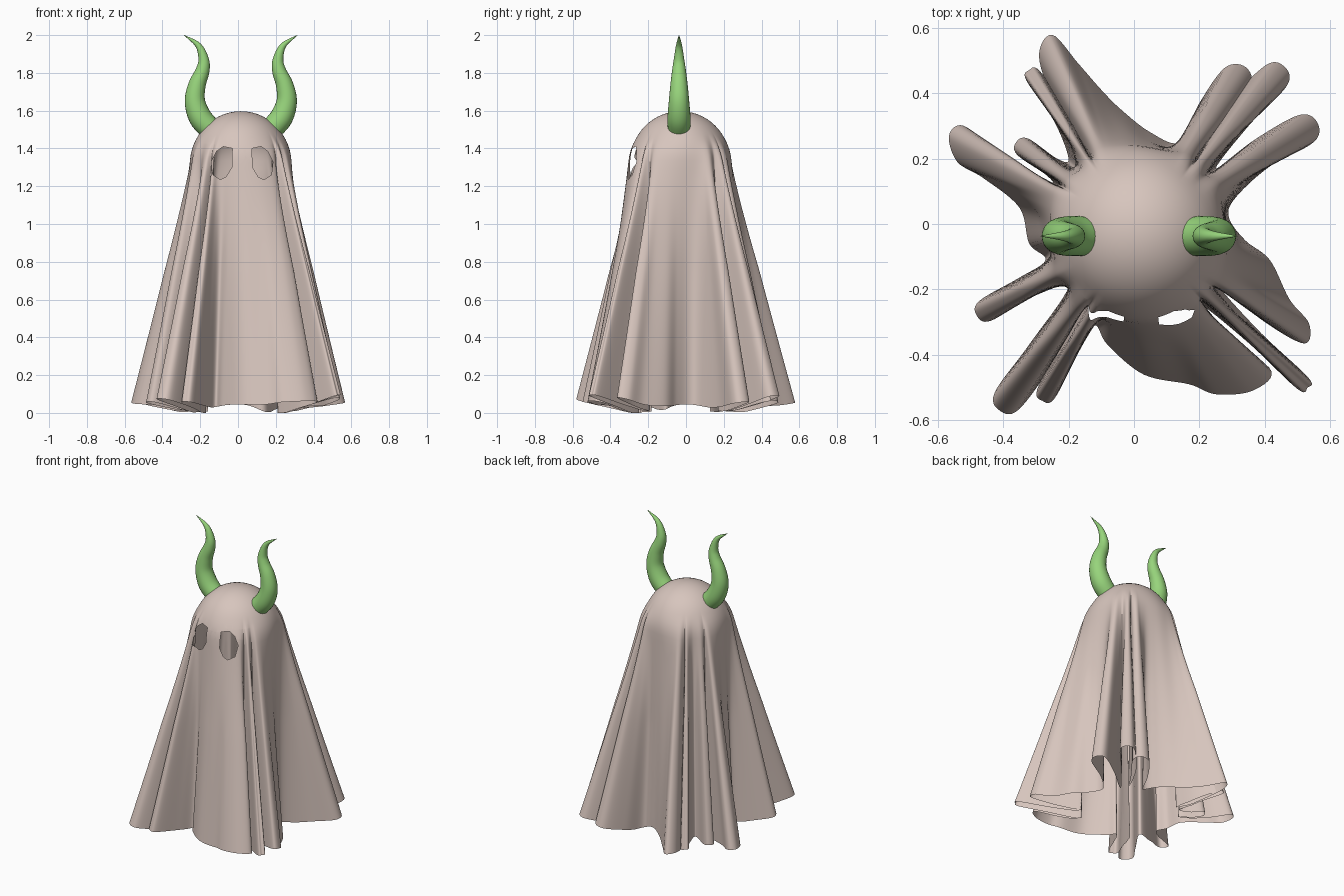
import bpy, bmesh, math
from mathutils import Vector

if "Cube" in bpy.data.objects:
    bpy.data.objects.remove(bpy.data.objects["Cube"])


def material(name, rgb):
    m = bpy.data.materials.new(name)
    m.diffuse_color = (*rgb, 1)
    m.use_nodes = True
    m.node_tree.nodes["Principled BSDF"].inputs["Base Color"].default_value = m.diffuse_color
    return m


def spline(p0, p1, p2, p3, t):
    return 0.5 * (2 * p1 + (p2 - p0) * t + (2 * p0 - 5 * p1 + 4 * p2 - p3) * t * t
                  + (3 * p1 - p0 - 3 * p2 + p3) * t ** 3)


def finish(bm, name, mat):
    me = bpy.data.meshes.new(name)
    bm.to_mesh(me)
    bm.free()
    me.materials.append(mat)
    for p in me.polygons:
        p.use_smooth = True
    ob = bpy.data.objects.new(name, me)
    bpy.context.collection.objects.link(ob)
    return ob


cloth = material("pale taupe cloth", (0.68, 0.56, 0.51))
green = material("green horn", (0.31, 0.66, 0.20))
CX, CY, CZ, R = 0.015, -0.03, 1.335, 0.262     # head centre and radius

# Hem seen from above, anticlockwise from the front: plain points (x, y),
# or folds (tip x, tip y, half width, valley x, valley y)
hem_plan = [
    (0.03, -0.46), (0.17, -0.49), (0.25, -0.52), (0.36, -0.51), (0.42, -0.45), (0.31, -0.36), (0.21, -0.25),
    (0.53, -0.50, 0.024, 0.26, -0.19),
    (0.40, -0.30), (0.52, -0.365), (0.535, -0.305), (0.475, -0.23), (0.415, -0.11), (0.34, -0.05),
    (0.29, 0.02), (0.31, 0.08),
    (0.56, 0.31, 0.047, 0.25, 0.17),
    (0.46, 0.48, 0.045, 0.22, 0.21),
    (0.34, 0.48, 0.05, 0.14, 0.25),
    (0.05, 0.28), (-0.04, 0.35), (-0.10, 0.41), (-0.17, 0.49), (-0.25, 0.578), (-0.29, 0.51),
    (-0.24, 0.36), (-0.16, 0.21),
    (-0.32, 0.47, 0.025, -0.20, 0.20),
    (-0.36, 0.25, 0.03, -0.26, 0.13),
    (-0.42, 0.22), (-0.52, 0.30), (-0.565, 0.27), (-0.54, 0.19), (-0.46, 0.14), (-0.35, 0.05),
    (-0.32, -0.06), (-0.27, -0.11),
    (-0.48, -0.28, 0.035, -0.20, -0.19),
    (-0.41, -0.57, 0.045, -0.17, -0.24),
    (-0.28, -0.54, 0.03, -0.12, -0.31), (-0.08, -0.37),
]
ctrl = []
for f in hem_plan:
    if len(f) == 2:
        ctrl.append(Vector(f))
        continue
    tip, w = Vector(f[:2]), f[2]
    d = tip.normalized()
    side = Vector((d.y, -d.x)) * w
    base, shoulder = tip * 0.7, tip - d * w * 0.8
    ctrl += [base + side, shoulder + side, tip, shoulder - side, base - side, Vector(f[3:])]

n = len(ctrl)
hem = [spline(ctrl[i - 1], ctrl[i], ctrl[(i + 1) % n], ctrl[(i + 2) % n], k / 7)
       for i in range(n) for k in range(7)]
N = len(hem)

# Matching angles on the head, ordered and evened out, and a softened hem for the upper folds
raw = sorted((math.atan2(p.y - CY, p.x - CX) + math.pi / 2) % math.tau for p in hem)
W, S = 14, 9
angles, soft = [], []
for i in range(N):
    total = sum(raw[k % N] + math.tau * (k // N) for k in range(i - W, i + W + 1))
    angles.append(total / (2 * W + 1) - math.pi / 2)
    soft.append(sum((hem[k % N] for k in range(i - S, i + S + 1)), Vector((0, 0))) / (2 * S + 1))

# Draped sheet: round dome blending into the folded hem
TOP_FOLD = 1.46
DOME, SKIRT = 14, 30
bm = bmesh.new()
rows = []
for j in range(1, DOME + SKIRT + 1):
    row = []
    for p, q, a in zip(hem, soft, angles):
        # folds at the corners hang lower in their valleys and lift at their tips
        corner = math.sin(2 * math.atan2(p.y, p.x)) ** 2
        z_end = 0.045 + corner * (0.26 * max(0, p.length - 0.36) - 0.043 + 0.012 * math.sin(9 * a))
        z_end = max(0, z_end)
        if j <= DOME:
            phi = math.pi / 2 * j / DOME
            r, z = R * math.sin(phi), CZ + R * math.cos(phi)
        else:
            r, z = R, CZ + (z_end - CZ) * (j - DOME) / SKIRT
        t = max(0, (TOP_FOLD - z) / (TOP_FOLD - z_end))
        s = t ** 1.05
        g = q.lerp(p, min(1, t * 2))
        x, y = CX + r * math.cos(a), CY + r * math.sin(a)
        row.append(bm.verts.new((x + (g.x - x) * s, y + (g.y - y) * s, z)))
    rows.append(row)
crown = bm.verts.new((CX, CY, CZ + R))
for i in range(N):
    k = (i + 1) % N
    bm.faces.new((crown, rows[0][i], rows[0][k]))
    for a, b in zip(rows, rows[1:]):
        bm.faces.new((a[i], b[i], b[k], a[k]))

# Eye holes: slice the front along each outline edge, then remove the inside
eye = [(0.052, 1.40), (0.055, 1.30), (0.085, 1.25), (0.115, 1.235), (0.155, 1.26),
       (0.163, 1.33), (0.135, 1.385), (0.10, 1.41)]
for sx in (-1, 1):
    outline = [Vector((CX + 0.007 + sx * x, 0, z)) for x, z in eye]
    mid = sum(outline, Vector()) / len(outline)
    planes = []
    for a, b in zip(outline, outline[1:] + outline[:1]):
        e = b - a
        nor = Vector((e.z, 0, -e.x)).normalized()
        planes.append((a, nor if nor.dot(a - mid) > 0 else -nor))

    def near():
        out = []
        for f in bm.faces:
            c = f.calc_center_median()
            if c.y < -0.1 and abs(c.x - mid.x) < 0.1 and abs(c.z - mid.z) < 0.13:
                out.append(f)
        return out

    for co, nor in planes:
        fs = near()
        geom = fs + list({e for f in fs for e in f.edges}) + list({v for f in fs for v in f.verts})
        bmesh.ops.bisect_plane(bm, geom=geom, dist=1e-6, plane_co=co, plane_no=nor)
    inside = [f for f in near()
              if all((f.calc_center_median() - co).dot(nor) < 0 for co, nor in planes)]
    bmesh.ops.delete(bm, geom=inside, context='FACES')
finish(bm, "draped_sheet", cloth)

# Horns: tapered S-curves, (offset from centre, height, radius)
path = [Vector(p) for p in [
    (0.160, 1.50, 0.060), (0.215, 1.565, 0.061), (0.243, 1.65, 0.054), (0.232, 1.735, 0.046),
    (0.203, 1.81, 0.037), (0.197, 1.87, 0.028), (0.225, 1.945, 0.016), (0.300, 2.0, 0.001)]]
ext = [2 * path[0] - path[1]] + path + [2 * path[-1] - path[-2]]
pts = [spline(*ext[i:i + 4], k / 6) for i in range(len(path) - 1) for k in range(6)] + [path[-1]]
for sx, name in ((-1, "left_horn"), (1, "right_horn")):
    bm = bmesh.new()
    rings = []
    for i, p in enumerate(pts):
        d = pts[min(i + 1, len(pts) - 1)] - pts[max(i - 1, 0)]
        nor = Vector((d.y, -d.x)).normalized()
        ring = []
        for k in range(24):
            c, s = math.cos(math.tau * k / 24) * p.z, math.sin(math.tau * k / 24) * p.z
            ring.append(bm.verts.new((CX + sx * (p.x + nor.x * c), CY - 0.007 + s, p.y + nor.y * c)))
        rings.append(ring)
    for a, b in zip(rings, rings[1:]):
        for k in range(24):
            bm.faces.new((a[k], a[(k + 1) % 24], b[(k + 1) % 24], b[k]))
    bm.faces.new(rings[0])
    bm.faces.new(rings[-1])
    bmesh.ops.recalc_face_normals(bm, faces=bm.faces)
    ob = finish(bm, name, green)
    bpy.context.view_layer.objects.active = ob
    ob.select_set(True)
    bpy.ops.object.shade_smooth_by_angle(angle=math.radians(50))
    ob.select_set(False)
